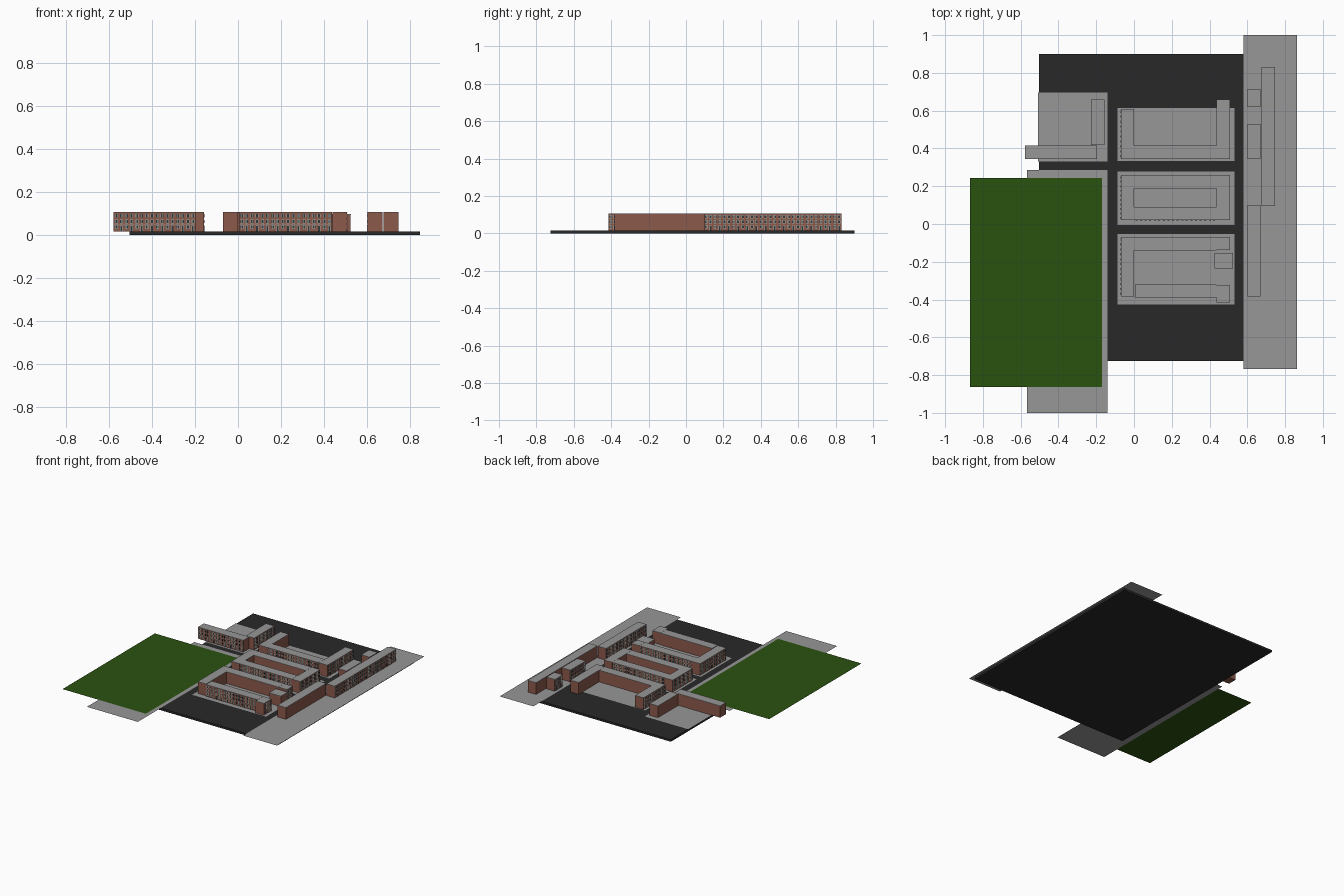
import bpy, bmesh, math
from mathutils import Matrix, Vector

if "Cube" in bpy.data.objects:
    bpy.data.objects.remove(bpy.data.objects["Cube"])

def material(name, rgb):
    m = bpy.data.materials.new(name)
    m.diffuse_color = (*rgb, 1)
    m.use_nodes = True
    m.node_tree.nodes["Principled BSDF"].inputs["Base Color"].default_value = m.diffuse_color
    return m

ROAD = material("asphalt", (0.022, 0.022, 0.022))
PAVE = material("paving", (0.31, 0.31, 0.31))
GRASS = material("grass", (0.024, 0.085, 0.005))
BRICK = material("brick", (0.26, 0.10, 0.07))
ROOF = material("roof_grey", (0.31, 0.31, 0.31))
TRIM = material("window_trim", (0.38, 0.45, 0.42))
GLASS = material("dark_glass", (0.03, 0.04, 0.045))

def box(bm, x0, x1, y0, y1, z0, z1, mat=0):
    r = bmesh.ops.create_cube(bm, size=1, matrix=Matrix.Translation(
        ((x0 + x1) / 2, (y0 + y1) / 2, (z0 + z1) / 2)) @ Matrix.Diagonal((x1 - x0, y1 - y0, z1 - z0, 1)))
    for f in {f for v in r["verts"] for f in v.link_faces}:
        f.material_index = mat

def to_mesh(bm, name, mats):
    me = bpy.data.meshes.new(name)
    bm.to_mesh(me)
    bm.free()
    for m in mats:
        me.materials.append(m)
    return me

def add(name, me):
    ob = bpy.data.objects.new(name, me)
    bpy.context.collection.objects.link(ob)
    return ob

def sheet(name, x0, x1, y0, y1, z, mat):
    bm = bmesh.new()
    bm.faces.new([bm.verts.new(p) for p in ((x0, y0, z), (x1, y0, z), (x1, y1, z), (x0, y1, z))])
    add(name, to_mesh(bm, name, [mat]))

# Road slab
bm = bmesh.new()
box(bm, -0.503, 0.845, -0.725, 0.90, 0, 0.016)
add("road_slab", to_mesh(bm, "road_slab", [ROAD]))

# Pavements and lawn (thin sheets)
G = 0.0168
for i, r in enumerate([(-0.507, -0.14, 0.33, 0.695), (-0.087, 0.533, 0.333, 0.613),
                       (-0.087, 0.533, -0.005, 0.278), (-0.087, 0.533, -0.425, -0.053),
                       (0.58, 0.863, -0.767, 1.0), (-0.567, -0.14, -1.0, 0.285)]):
    sheet(f"pavement_{i}", *r, G, PAVE)
sheet("lawn", -0.868, -0.169, -0.862, 0.243, G + 0.0012, GRASS)

# Terraced house: origin at centre of footprint, front faces -y
W, D, H = 0.0485, 0.070, 0.089
def house_mesh():
    bm = bmesh.new()
    w, d = W / 2, D / 2
    box(bm, -w, w, -d + 0.001, d, 0, H - 0.003, 0)
    box(bm, -w, w, -d, d, H - 0.003, H, 1)                 # roof slab
    for z in (0.031, 0.058):                               # floor bands
        box(bm, -w, w, -d + 0.0003, -d + 0.002, z - 0.001, z, 1)
    for col in (-1, 1):
        for row in range(3):
            x, z = col * 0.0115, 0.019 + row * 0.0265
            if col == 1 and row == 0:                      # door
                box(bm, x - .006, x + .006, -d, -d + .002, 0, 0.027, 2)
                box(bm, x - .004, x + .004, -d - .0004, -d + .002, 0, 0.024, 3)
                continue
            box(bm, x - .007, x + .007, -d, -d + .002, z - .009, z + .009, 2)
            for s in (-1, 1):                              # two panes
                box(bm, x + s * .003 - .0023, x + s * .003 + .0023,
                    -d - .0004, -d + .002, z - .007, z + .007, 3)
    return to_mesh(bm, "house", [BRICK, ROOF, TRIM, GLASS])

HOUSE = house_mesh()
TURN = {"S": 0, "E": math.pi / 2, "N": math.pi, "W": -math.pi / 2}

def terrace(name, facing, cross, start, end, n):
    """n houses from start to end along the street; cross = centre across it"""
    step = (end - start) / n
    for i in range(n):
        t = start + step * (i + 0.5)
        ob = add(f"{name}_{i}", HOUSE)
        ob.location = (t, cross, G) if facing in "NS" else (cross, t, G)
        ob.rotation_euler.z = TURN[facing]
        ob.scale.x = step / W

# West block
terrace("west_row", "S", 0.380, -0.577, -0.197, 8)
terrace("west_side", "E", -0.192, 0.418, 0.660, 5)
LX, RX = -0.035, 0.473
# North block
terrace("north_row", "S", 0.380, 0.0, 0.437, 9)
terrace("north_left", "W", LX, 0.345, 0.608, 5)
terrace("north_right", "E", RX, 0.345, 0.660, 6)
# Middle block
terrace("middle_back", "N", 0.224, 0.0, 0.437, 9)
terrace("middle_front", "S", 0.055, 0.0, 0.437, 9)
terrace("middle_left", "W", LX, 0.020, 0.259, 5)
terrace("middle_right", "E", RX, 0.020, 0.259, 5)
# South block
terrace("south_back", "N", -0.104, 0.0, 0.437, 9)
terrace("south_front", "S", -0.355, 0.005, 0.437, 9)
terrace("south_left", "W", LX, -0.383, -0.069, 6)
terrace("south_right_low", "E", RX, -0.415, -0.323, 2)
terrace("south_right_top", "E", RX, -0.138, -0.069, 1)
# East side of the main street
terrace("east_a", "W", 0.635, 0.619, 0.714, 2)
terrace("east_b", "W", 0.635, 0.344, 0.529, 4)
terrace("east_c", "W", 0.635, -0.383, 0.100, 10)
terrace("east_outer", "E", 0.711, 0.095, 0.831, 15)

# Larger corner building
bm = bmesh.new()
box(bm, 0.427, 0.522, -0.233, -0.155, G, G + 0.076, 0)
box(bm, 0.425, 0.524, -0.235, -0.153, G + 0.076, G + 0.080, 1)
add("corner_hall", to_mesh(bm, "corner_hall", [BRICK, ROOF]))
